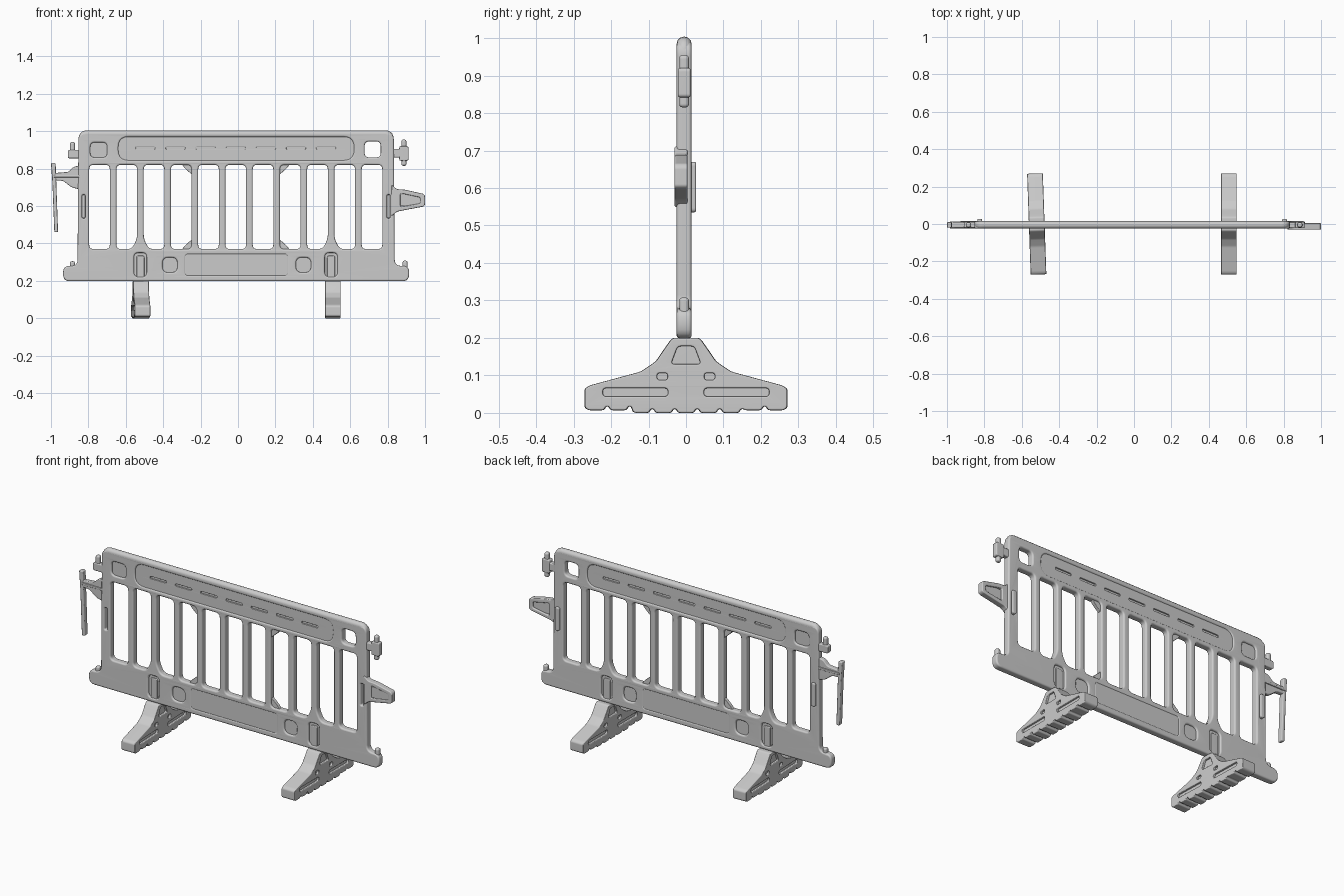
import bpy, bmesh, math
from mathutils import Vector

if "Cube" in bpy.data.objects:
    bpy.data.objects.remove(bpy.data.objects["Cube"])

CX, Y0 = -0.01, -0.005          # barrier centre line and panel depth
PITCH = 0.1457


def rounded(pts, r, n=5, cyclic=True):
    """Polygon with its corners rounded off."""
    P = [Vector(p) for p in pts]
    out = []
    for i, p in enumerate(P):
        if not cyclic and i in (0, len(P) - 1):
            out.append(p)
            continue
        a, b = P[i - 1] - p, P[(i + 1) % len(P)] - p
        d = min(r, 0.45 * a.length, 0.45 * b.length)
        a, b = p + a.normalized() * d, p + b.normalized() * d
        for k in range(n + 1):
            t = k / n
            out.append(a * (1 - t) ** 2 + p * 2 * t * (1 - t) + b * t * t)
    return out


def rect(x0, z0, x1, z1, r=0.02):
    return rounded([(x0, z0), (x1, z0), (x1, z1), (x0, z1)], r)


def finish(name, cu, loc, rot):
    ob = bpy.data.objects.new(name, cu)
    bpy.context.collection.objects.link(ob)
    ob.location, ob.rotation_euler = loc, rot
    bpy.ops.object.select_all(action='DESELECT')
    ob.select_set(True)
    bpy.context.view_layer.objects.active = ob
    bpy.ops.object.convert(target='MESH')
    ob = bpy.context.view_layer.objects.active
    bm = bmesh.new()
    bm.from_mesh(ob.data)
    bmesh.ops.remove_doubles(bm, verts=bm.verts, dist=1e-5)
    bmesh.ops.recalc_face_normals(bm, faces=bm.faces)
    bm.to_mesh(ob.data)
    bm.free()
    bpy.ops.object.shade_smooth_by_angle(angle=math.radians(32))
    wn = ob.modifiers.new("weighted_normals", 'WEIGHTED_NORMAL')
    wn.keep_sharp = True
    return ob


def add_spline(cu, pts, cyclic):
    sp = cu.splines.new('POLY')
    sp.points.add(len(pts) - 1)
    for q, p in zip(sp.points, pts):
        q.co = (p[0], p[1], 0, 1)
    sp.use_cyclic_u = cyclic


def plate(name, loops, half, bevel=0.004, loc=(0, Y0, 0), turn=None):
    """Solid plate in the xz plane (yz plane if turned); later loops are holes."""
    cu = bpy.data.curves.new(name, 'CURVE')
    cu.dimensions, cu.fill_mode = '2D', 'BOTH'
    cu.extrude, cu.bevel_depth = half - bevel, bevel
    cu.offset, cu.bevel_resolution = -bevel, 2
    for lp in loops:
        add_spline(cu, lp, True)
    return finish(name, cu, loc, (math.pi / 2, 0, turn or 0))


def slot(i):
    """Opening between bars; corners are cut beside the bars over the feet."""
    c = -0.012 + (i - 5) * PITCH
    l, r, b, t = c - 0.055, c + 0.055, 0.37, 0.82
    left = [(l + 0.028, b), (l, b + 0.055)] if i in (2, 9) else [(l, b)]
    right = [(r, b + 0.055), (r - 0.028, b)] if i in (1, 8) else [(r, b)]
    return rounded([(r, t), (l, t)] + left[::-1] + right[::-1], 0.024)


# panel with openings and recess outlines
half_out = [(0.925, 0.198), (0.925, 0.28), (0.848, 0.28), (0.843, 0.992)]
outline = rounded([(CX + x, z) for x, z in half_out]
                  + [(CX - x, z) for x, z in half_out[::-1]], 0.038)
top_recess = rounded([(-0.64, 0.845), (0.62, 0.845), (0.62, 0.97), (-0.64, 0.97)], 0.06)
loops = [outline, top_recess] + [slot(i) for i in range(11)]
loops += [rect(-0.79, 0.86, -0.70, 0.94, 0.025), rect(0.677, 0.86, 0.763, 0.945, 0.025)]
loops += [rect(-0.28, 0.232, 0.262, 0.34, 0.012)]
for s in (-1, 1):
    xe, xc, xf = CX + s * 0.815, -0.007 + s * 0.357, -0.012 + s * 3.5 * PITCH
    loops += [rect(xe - 0.008, 0.535, xe + 0.008, 0.66, 0.01),
              rect(xc - 0.04, 0.245, xc + 0.04, 0.325, 0.032),
              rect(xf - 0.034, 0.222, xf + 0.034, 0.35, 0.025)]
    # recess floors, end bumps, foot tabs
    plate("round_recess_floor", [rect(xc - 0.045, 0.24, xc + 0.045, 0.33)], 0.010, 0.002)
    plate("foot_socket_floor", [rect(xf - 0.039, 0.212, xf + 0.039, 0.355)], 0.009, 0.002)
    plate("foot_tab", [rect(xf - 0.021, 0.17, xf + 0.021, 0.335, 0.012)], 0.015, 0.004)
    plate("end_bump", [rect(xe - 0.013, 0.535, xe + 0.013, 0.67, 0.012)], 0.0125, 0.005,
          (0, 0.0145, 0))
plate("panel", loops, 0.02, 0.009)
dashes = [rect(x - 0.052, 0.903, x + 0.052, 0.916, 0.006)
          for x in (-0.012 + 0.161 * k for k in range(-3, 4))]
plate("top_recess_floor", [rect(-0.648, 0.838, 0.628, 0.975, 0.06)] + dashes, 0.014, 0.002)
plate("dash_backing", [rect(-0.6, 0.88, 0.58, 0.94)], 0.007, 0.002)
plate("window_floor", [rect(-0.797, 0.853, -0.693, 0.947)], 0.010, 0.002)
plate("sign_panel", [rect(-0.284, 0.228, 0.266, 0.344, 0.012)], 0.0175, 0.002)

# rounded top rail
rail = bpy.data.curves.new("top_rail", 'CURVE')
rail.dimensions, rail.fill_mode = '3D', 'FULL'
rail.bevel_depth, rail.bevel_resolution, rail.use_fill_caps = 0.0202, 4, True
add_spline(rail, rounded([(CX - 0.822, 0.93), (CX - 0.822, 0.984), (CX + 0.822, 0.984),
                          (CX + 0.822, 0.93)], 0.03, cyclic=False), False)
finish("top_rail", rail, (0, Y0, 0), (math.pi / 2, 0, 0))

# small gussets in the corners of two openings
for s, x in ((-1, -0.012 - 2 * PITCH + 0.058), (1, -0.012 + 2 * PITCH - 0.058)):
    for z, d in ((0.823, -1), (0.367, 1)):
        plate("corner_gusset", [rounded([(x, z), (x + s * 0.055, z), (x + s * 0.04, z + d * 0.02),
                                         (x + s * 0.018, z + d * 0.04), (x, z + d * 0.055)], 0.006)],
              0.010, 0.003)

# feet with scalloped soles and side recesses
side = [(0.27, 0.015), (0.27, 0.064), (0.257, 0.073), (0.12, 0.11), (0.08, 0.137),
        (0.052, 0.178), (0.036, 0.2)]
sole = []
for k in range(9):
    c = -0.24 + 0.06 * k
    z = 0.007 if k in (0, 1, 7, 8) else 0.0
    sole += [(c - 0.02, z), (c + 0.02, z)]
    if k < 8:
        sole += [(c + 0.026, z + 0.010), (c + 0.034, z + 0.010)]
foot = rounded(sole + side + [(-y, z) for y, z in side[::-1]], 0.008, 3)
holes = [rounded([(-0.04, 0.13), (0.04, 0.13), (0.022, 0.178), (-0.022, 0.178)], 0.01)]
for s in (-1, 1):
    holes += [rect(s * 0.135 - 0.087, 0.044, s * 0.135 + 0.087, 0.066, 0.01),
              rect(s * 0.063 - 0.014, 0.088, s * 0.063 + 0.014, 0.106, 0.007)]
half_core = [(0.235, 0.035), (0.235, 0.07), (0.09, 0.11), (0.035, 0.186)]
core = rounded(half_core + [(-y, z) for y, z in half_core[::-1]], 0.01)
for name, fx, turn in (("left", -0.52, 2), ("right", 0.507, 0)):
    a = math.pi / 2 + math.radians(turn)
    plate(name + "_foot", [foot] + holes, 0.042, 0.004, (fx, 0, 0), a)
    plate(name + "_foot_core", [core], 0.030, 0.002, (fx, 0, 0), a)


# pins on brackets and ears
def pin(x, z0, z1):
    plate("pin", [rect(x - 0.013, z0, x + 0.013, z1, 0.011)], 0.013, 0.009)


pin(-0.885, 0.25, 0.305)
pin(0.893, 0.25, 0.308)
pin(-0.885, 0.87, 0.942)
pin(0.887, 0.815, 0.955)
plate("left_bracket", [rect(-0.91, 0.855, -0.835, 0.90, 0.01)], 0.016, 0.005)
plate("right_bracket_arm", [rect(0.815, 0.86, 0.89, 0.905, 0.01)], 0.015, 0.005)
plate("right_bracket", [rect(0.862, 0.842, 0.912, 0.92, 0.01)], 0.017, 0.005)

# left hook
plate("hook_bar", [rounded([(-1.0, 0.83), (-0.975, 0.83), (-0.972, 0.74), (-0.962, 0.46),
                            (-0.982, 0.46), (-0.992, 0.72)], 0.008)], 0.015, 0.005)
plate("hook_arm", [rounded([(-0.985, 0.776), (-0.905, 0.783), (-0.88, 0.81), (-0.83, 0.82),
                            (-0.83, 0.685), (-0.89, 0.70), (-0.935, 0.735), (-0.985, 0.737)],
                           0.012)], 0.014, 0.005)
plate("hook_rib", [rect(-0.985, 0.753, -0.84, 0.766, 0.005)], 0.019, 0.003)

# right tongue with a hollow face
tongue = rounded([(0.82, 0.715), (0.85, 0.69), (0.89, 0.688), (0.992, 0.665), (1.0, 0.655),
                  (1.0, 0.605), (0.99, 0.597), (0.89, 0.578), (0.85, 0.57), (0.82, 0.545)], 0.01)
hollow = rounded([(0.868, 0.668), (0.975, 0.646), (0.975, 0.614), (0.868, 0.596)], 0.01)
plate("tongue", [tongue, hollow], 0.0175, 0.005, (0, -0.013, 0))
plate("tongue_core", [rect(0.86, 0.60, 0.985, 0.662, 0.01)], 0.010, 0.002, (0, -0.016, 0))
